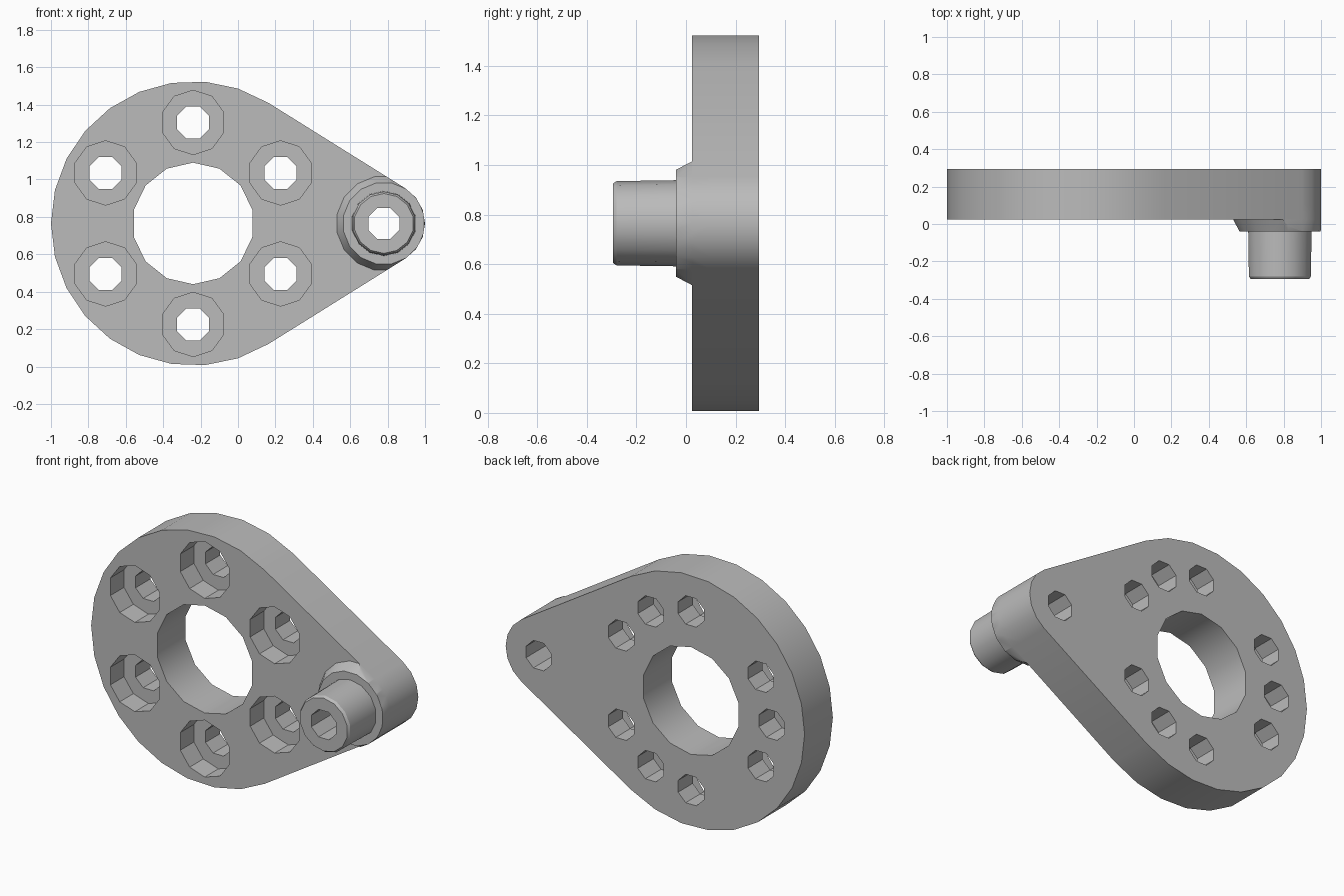
import bpy, bmesh
from math import sin, cos, pi, acos, radians

if "Cube" in bpy.data.objects:
    bpy.data.objects.remove(bpy.data.objects["Cube"])

HUB, TIP, Z = -0.24, 0.78, 0.765      # ring centre x, pin centre x, axis height
FRONT, BACK = 0.025, 0.295            # plate faces
R_HUB, R_TIP = 0.76, 0.22

grey = bpy.data.materials.new("machined_grey")
grey.use_nodes = True
colour = (0.5, 0.5, 0.5, 1)
grey.diffuse_color = colour
grey.node_tree.nodes["Principled BSDF"].inputs["Base Color"].default_value = colour


def loft(name, sections):
    """Closed solid through matching (points, y) sections, front to back."""
    bm = bmesh.new()
    rings = [[bm.verts.new((x, y, z)) for x, z in pts] for pts, y in sections]
    n = len(rings[0])
    for a, b in zip(rings, rings[1:]):
        for i in range(n):
            j = (i + 1) % n
            bm.faces.new((a[i], a[j], b[j], b[i]))
    bm.faces.new(rings[0])
    bm.faces.new(rings[-1][::-1])
    bmesh.ops.recalc_face_normals(bm, faces=bm.faces)
    mesh = bpy.data.meshes.new(name)
    bm.to_mesh(mesh)
    bm.free()
    mesh.materials.append(grey)
    ob = bpy.data.objects.new(name, mesh)
    bpy.context.collection.objects.link(ob)
    return ob


def arc(cx, cz, r, start, end, steps):
    angles = [start + (end - start) * i / steps for i in range(steps + 1)]
    return [(cx + r * cos(a), cz + r * sin(a)) for a in angles]


def circle(cx, cz, r, sides):
    return arc(cx, cz, r, pi / sides, 2 * pi + pi / sides, sides)[:-1]


def combine(target, tool, operation):
    """Apply a boolean and discard the tool."""
    tool.hide_render = True
    mod = target.modifiers.new(operation.lower(), "BOOLEAN")
    mod.operation, mod.object, mod.solver = operation, tool, "EXACT"
    bpy.context.view_layer.objects.active = target
    bpy.ops.object.modifier_apply(modifier=mod.name)
    bpy.data.objects.remove(tool)


def drill(target, x, z, r, sides, y0, y1):
    pts = circle(x, z, r, sides)
    combine(target, loft("drill", [(pts, y0), (pts, y1)]), "DIFFERENCE")


# Teardrop plate: two arcs joined by tangent sides
tangent = acos((R_HUB - R_TIP) / (TIP - HUB))
outline = (arc(HUB, Z, R_HUB, tangent, 2 * pi - tangent, 18)
           + arc(TIP, Z, R_TIP, -tangent, tangent, 6))
bracket = loft("bracket_plate", [(outline, FRONT), (outline, BACK)])

# Tapered boss under the pin, trimmed to the plate outline
boss = loft("pin_boss", [(circle(TIP, Z, 0.22, 16), -0.04),
                         (circle(TIP, Z, 0.255, 16), FRONT),
                         (circle(TIP, Z, 0.255, 16), 0.1)])
combine(boss, loft("trim", [(outline, -0.2), (outline, 0.2)]), "INTERSECT")
combine(bracket, boss, "UNION")

# Hollow pin with a small end chamfer
pin = loft("pin", [(circle(TIP, Z, 0.16, 14), -0.295),
                   (circle(TIP, Z, 0.17, 14), -0.28),
                   (circle(TIP, Z, 0.175, 14), 0.05)])
combine(bracket, pin, "UNION")
drill(bracket, TIP, Z, 0.09, 8, -0.4, 0.4)

# Central opening
drill(bracket, HUB, Z, 0.325, 14, -0.1, 0.4)

# Bolt circle: counterbored through holes, with blind holes in the back
for angle in range(30, 390, 60):
    x, z = HUB + 0.54 * cos(radians(angle)), Z + 0.54 * sin(radians(angle))
    drill(bracket, x, z, 0.093, 8, -0.1, 0.4)
    drill(bracket, x, z, 0.172, 10, -0.1, FRONT + 0.13)
for angle in (60, 180, 300):
    x, z = HUB + 0.54 * cos(radians(angle)), Z + 0.54 * sin(radians(angle))
    drill(bracket, x, z, 0.093, 8, BACK - 0.15, 0.4)

bpy.ops.object.select_all(action="DESELECT")
bracket.select_set(True)
bpy.context.view_layer.objects.active = bracket
bpy.ops.object.shade_smooth_by_angle(angle=radians(30))
